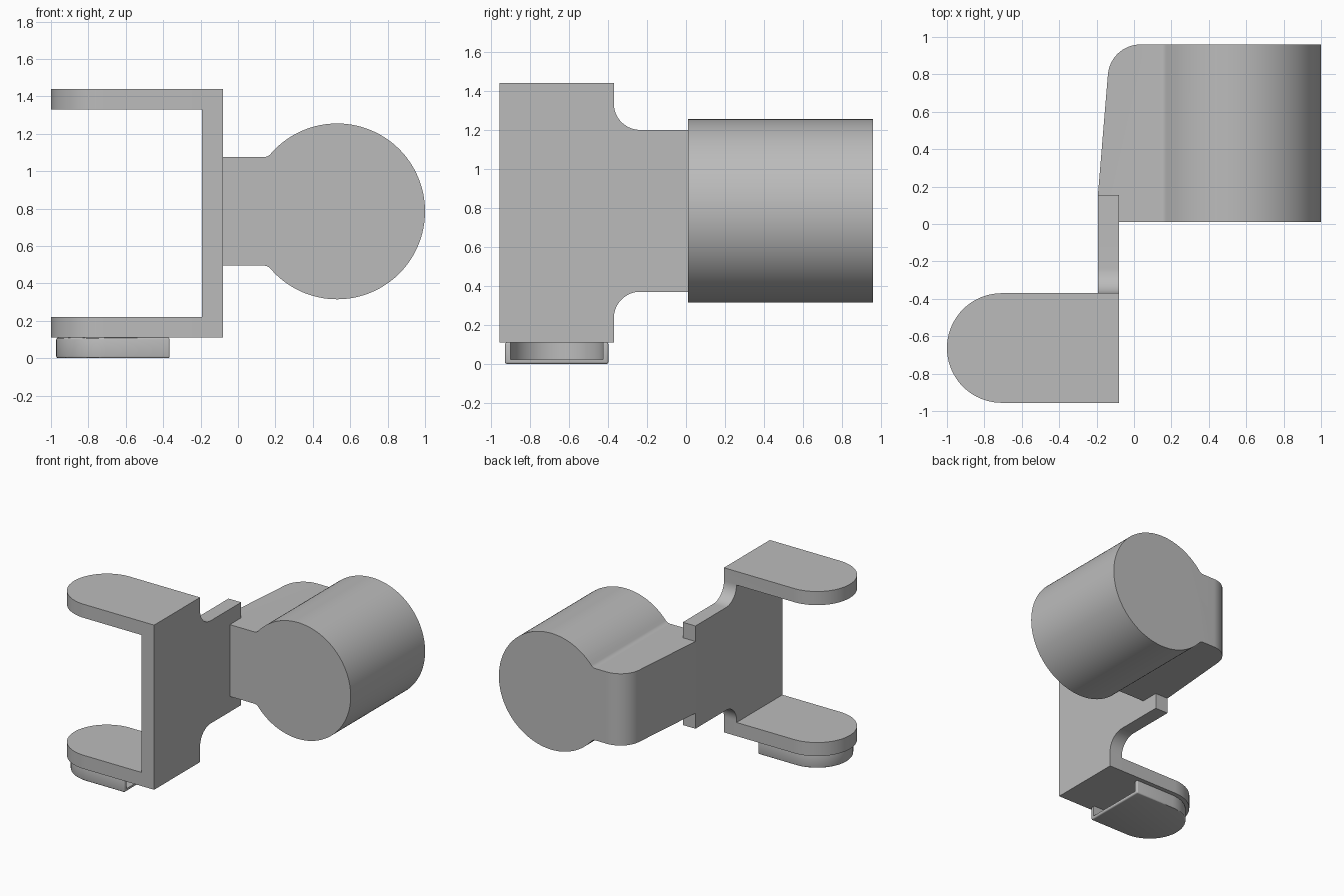
import bpy, bmesh
from math import radians, cos, sin, atan2, degrees, sqrt
from mathutils import Vector

cube = bpy.data.objects.get("Cube")
if cube:
    bpy.data.objects.remove(cube, do_unlink=True)

grey = bpy.data.materials.new("plain grey")
grey.use_nodes = True
grey.diffuse_color = (0.5, 0.5, 0.5, 1)
grey.node_tree.nodes["Principled BSDF"].inputs["Base Color"].default_value = (0.5, 0.5, 0.5, 1)


def arc(cx, cy, r, a, b, n=16):
    """Points on an arc from angle a to b in degrees."""
    return [(cx + r * cos(radians(a + (b - a) * i / n)),
             cy + r * sin(radians(a + (b - a) * i / n))) for i in range(n + 1)]


def extrude(name, pts, axis, lo, hi):
    """Extrude a 2D outline along an axis; the outline uses the other two axes in order."""
    def place(u, v, w):
        return {"x": (w, u, v), "y": (u, w, v), "z": (u, v, w)}[axis]
    bm = bmesh.new()
    face = bm.faces.new([bm.verts.new(place(u, v, lo)) for u, v in pts])
    new = bmesh.ops.extrude_face_region(bm, geom=[face])["geom"]
    bmesh.ops.translate(bm, vec=Vector(place(0, 0, hi - lo)),
                        verts=[g for g in new if isinstance(g, bmesh.types.BMVert)])
    bmesh.ops.recalc_face_normals(bm, faces=bm.faces)
    mesh = bpy.data.meshes.new(name)
    bm.to_mesh(mesh)
    bm.free()
    mesh.materials.append(grey)
    ob = bpy.data.objects.new(name, mesh)
    bpy.context.collection.objects.link(ob)
    return ob


def apply(ob, mod):
    with bpy.context.temp_override(object=ob, active_object=ob, selected_objects=[ob]):
        bpy.ops.object.modifier_apply(modifier=mod.name)


def combine(ob, other, operation):
    """Boolean with another solid, which is then removed."""
    mod = ob.modifiers.new("cut", "BOOLEAN")
    mod.operation, mod.object, mod.solver = operation, other, "EXACT"
    apply(ob, mod)
    bpy.data.objects.remove(other, do_unlink=True)


def smooth(ob):
    for p in ob.data.polygons:
        p.use_smooth = True
    ob.data.set_sharp_from_angle(angle=radians(30))


def d_shape(r, x_end):
    """Outline with a half-round end towards -x."""
    return arc(-0.707, -0.663, r, 90, 270, 40) + [(x_end, -0.663 - r), (x_end, -0.663 + r)]


# Bracket: side plate with filleted steps, plus two round-ended arms
FRONT, STEP, END, FIL = -0.956, -0.37, 0.155, 0.135
plate = ([(FRONT, 0.11), (STEP, 0.11)]
         + arc(STEP + FIL, 0.37 - FIL, FIL, 180, 90)
         + [(END, 0.37), (END, 1.20)]
         + arc(STEP + FIL, 1.20 + FIL, FIL, 270, 180)
         + [(STEP, 1.44), (FRONT, 1.44)])
bracket = extrude("bracket", plate, "x", -0.193, -0.08)
for z in (0.11, 1.33):
    combine(bracket, extrude("arm", d_shape(0.293, -0.193), "z", z, z + 0.11), "UNION")
smooth(bracket)

# Hollow foot under the lower arm, open towards +x
foot = extrude("foot", d_shape(0.265, -0.365), "z", 0, 0.11)
bevel = foot.modifiers.new("bottom edge", "BEVEL")
bevel.width, bevel.segments, bevel.limit_method = 0.01, 3, "ANGLE"
apply(foot, bevel)
combine(foot, extrude("foot_cavity", d_shape(0.238, -0.2), "z", 0.022, 0.2), "DIFFERENCE")
smooth(foot)

# Barrel with a neck: keyhole outline, trimmed by a tapered plan with a rounded corner
CX, CZ, R, NECK, F = 0.53, 0.785, 0.47, 0.29, 0.05
dx = sqrt((R + F) ** 2 - (NECK + F) ** 2)
a = degrees(atan2(NECK + F, dx))
keyhole = (arc(CX, CZ, R, a - 180, 180 - a, 96)
           + arc(CX - dx, CZ + NECK + F, F, -a, -90, 8)
           + [(-0.4, CZ + NECK), (-0.4, CZ - NECK)]
           + arc(CX - dx, CZ - NECK - F, F, 90, a, 8)[:-1])
barrel = extrude("barrel", keyhole, "y", 0.01, 0.96)
plan = ([(-0.15, -0.1), (-0.15, 0.14), (-0.193, 0.155)]
        + arc(0.035, 0.785, 0.175, 176, 90)
        + [(0.3, 0.96), (0.3, 1.1), (1.2, 1.1), (1.2, -0.1)])
combine(barrel, extrude("barrel_plan", plan, "z", 0, 1.6), "INTERSECT")
smooth(barrel)
